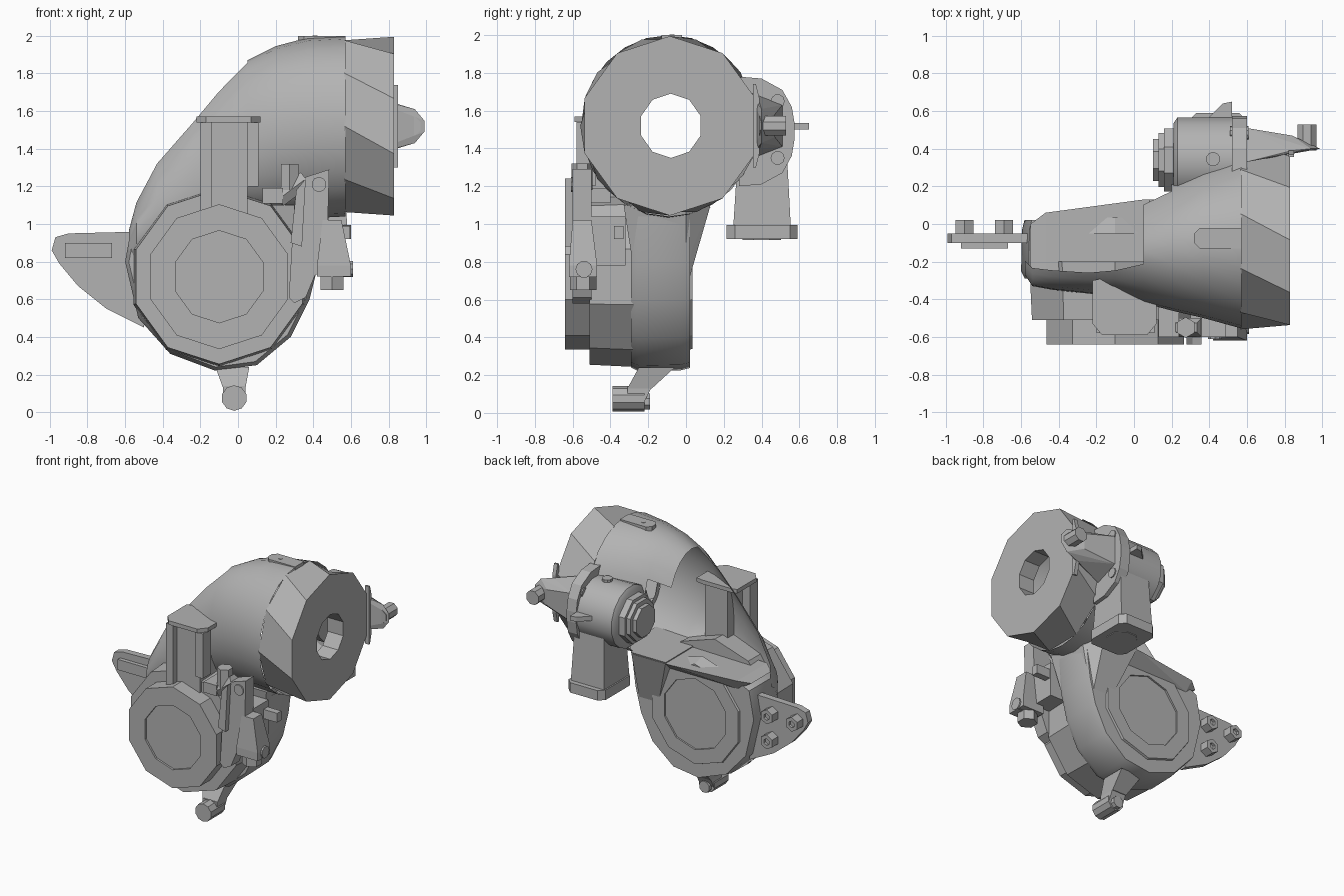
import bpy, bmesh, math
from mathutils import Vector

cube = bpy.data.objects.get("Cube")
if cube:
    bpy.data.objects.remove(cube, do_unlink=True)

metal = bpy.data.materials.new("cast metal grey")
metal.use_nodes = True
metal.diffuse_color = (0.45, 0.45, 0.45, 1)
metal.node_tree.nodes["Principled BSDF"].inputs["Base Color"].default_value = (0.45, 0.45, 0.45, 1)


def finish(name, bm, smooth=False, fix=True):
    if fix:
        bmesh.ops.remove_doubles(bm, verts=bm.verts, dist=0.0005)
        bmesh.ops.recalc_face_normals(bm, faces=bm.faces)
    me = bpy.data.meshes.new(name)
    bm.to_mesh(me)
    bm.free()
    me.materials.append(metal)
    ob = bpy.data.objects.new(name, me)
    bpy.context.collection.objects.link(ob)
    if smooth:
        bpy.ops.object.select_all(action='DESELECT')
        ob.select_set(True)
        bpy.context.view_layer.objects.active = ob
        bpy.ops.object.shade_smooth_by_angle(angle=math.radians(35))
    return ob


def hull(name, points):
    """Convex solid around a few points."""
    bm = bmesh.new()
    for p in points:
        bm.verts.new(p)
    res = bmesh.ops.convex_hull(bm, input=bm.verts)
    junk = [g for g in res["geom_interior"] if isinstance(g, bmesh.types.BMVert)]
    bmesh.ops.delete(bm, geom=junk, context='VERTS')
    bmesh.ops.dissolve_limit(bm, angle_limit=0.01, verts=bm.verts, edges=bm.edges)
    return finish(name, bm)


def rect(x0, x1, y0, y1, z):
    return [(x, y, z) for x in (x0, x1) for y in (y0, y1)]


def box(name, x, y, z):
    return hull(name, rect(*x, *y, z[0]) + rect(*x, *y, z[1]))


def lathe(name, axis, center, profile, n=10, smooth=False):
    """Revolve (position, radius) pairs about a line along axis."""
    rot = Vector((0, 0, 1)).rotation_difference(Vector(axis))
    bm = bmesh.new()
    rings = []
    for t, r in profile:
        ring = []
        for k in range(n):
            a = math.tau * (k + 0.5) / n
            v = rot @ Vector((r * math.cos(a), r * math.sin(a), t))
            ring.append(bm.verts.new(v + Vector(center)))
        rings.append(ring)
    for p, q in zip(rings, rings[1:]):
        for k in range(n):
            m = (k + 1) % n
            bm.faces.new((p[k], p[m], q[m], q[k]))
    if profile[0][1] > 0:
        bm.faces.new(rings[0])
    if profile[-1][1] > 0:
        bm.faces.new(rings[-1])
    return finish(name, bm, smooth)


def rod(name, axis, center, t0, t1, r, n=8):
    return lathe(name, axis, center, [(t0, r), (t1, r)], n)


def stack(name, outline, layers, center=(0, 0), smooth=False):
    """Stack scaled copies of an xz outline along y."""
    bm = bmesh.new()
    cx, cz = center
    rings = [[bm.verts.new((cx + (x - cx) * s, y, cz + (z - cz) * s)) for x, z in outline]
             for y, s in layers]
    n = len(outline)
    for p, q in zip(rings, rings[1:]):
        for k in range(n):
            m = (k + 1) % n
            bm.faces.new((p[k], p[m], q[m], q[k]))
    bm.faces.new(rings[0])
    bm.faces.new(rings[-1])
    return finish(name, bm, smooth)


def shell(name, sections, n, keep, smooth=False):
    """Open skin through elliptic sections (x, cy, cz, ry, rz, turn), normals outward."""
    bm = bmesh.new()
    rings = []
    for x, cy, cz, ry, rz, turn in sections:
        angles = [math.tau * (k + turn) / n for k in range(n)]
        rings.append([bm.verts.new((x, cy + ry * math.cos(a), cz + rz * math.sin(a)))
                      for a in angles])
    for i, (p, q) in enumerate(zip(rings, rings[1:])):
        for k in range(n):
            if keep(sections[i][0], 360 * (k + 0.5) / n):
                m = (k + 1) % n
                bm.faces.new((p[k], p[m], q[m], q[k]))
    loose = [v for v in bm.verts if not v.link_faces]
    bmesh.ops.delete(bm, geom=loose, context='VERTS')
    return finish(name, bm, smooth, fix=False)


X, Y, Z = (1, 0, 0), (0, 1, 0), (0, 0, 1)
HUB = (-0.1, 0, 0.72)

# Lower housing and its neck
outline = [(-0.56, 1.02), (-0.6, 0.8), (-0.53, 0.5), (-0.36, 0.31), (-0.12, 0.22), (0.1, 0.25),
           (0.28, 0.4), (0.38, 0.6), (0.43, 0.8), (0.46, 1.04), (0, 1.08), (-0.45, 1.07)]
stack("lower_housing", outline, [(-0.29, 0.96), (-0.25, 1), (-0.03, 0.99), (0.02, 0.965)],
      (-0.1, 0.72), True)
hull("housing_rim", rect(-0.45, 0.3, -0.25, 0.02, 1.0) + rect(-0.47, 0.1, -0.3, 0.06, 1.08)
     + rect(-0.55, 0, -0.24, 0.0, 1.06) + rect(0.05, 0.36, -0.31, 0.13, 1.09))
hull("housing_neck", rect(0.24, 0.38, -0.26, 0.0, 0.65) + rect(0.2, 0.4, -0.28, 0.03, 0.86)
     + rect(0.08, 0.47, -0.33, 0.0, 1.1) + rect(0.08, 0.37, -0.3, 0.13, 1.1))
lathe("front_drum", Y, HUB, [(-0.2, 0.48), (-0.51, 0.465), (-0.51, 0.385), (-0.64, 0.385),
                             (-0.64, 0.245), (-0.625, 0.245), (-0.625, 0)])
lathe("rear_cover", Y, HUB, [(-0.05, 0.41), (0.035, 0.38), (0.035, 0.27), (0.022, 0.27), (0.022, 0)])


# Bell: full skin at the right, only a front wall at the left
def bell_keep(x, a):
    if x < 0.04:
        return 105 < a < 255
    if x < 0.15:
        return 30 < a < 270
    return x > 0.35 or 20 < a < 270


shell("bell_housing", [s + (0,) for s in [
    (-0.58, -0.17, 0.85, 0.1, 0.12), (-0.54, -0.2, 0.95, 0.13, 0.17),
    (-0.43, -0.21, 1.07, 0.14, 0.26), (-0.24, -0.22, 1.19, 0.15, 0.36),
    (-0.1, -0.2, 1.28, 0.18, 0.44), (0.05, -0.14, 1.46, 0.28, 0.41),
    (0.2, -0.12, 1.49, 0.34, 0.455), (0.37, -0.1, 1.51, 0.4, 0.48),
    (0.57, -0.09, 1.52, 0.465, 0.48)]], 24, bell_keep, True)
shell("bell_flange", [(0.565, -0.09, 1.52, 0.43, 0.43, 0), (0.565, -0.09, 1.52, 0.47, 0.48, 0),
                      (0.83, -0.085, 1.52, 0.475, 0.475, 0.5),
                      (0.83, -0.08, 1.52, 0.165, 0.17, 0.5), (0.7, -0.08, 1.52, 0.165, 0.17, 0.5)],
      10, lambda x, a: True)
hull("top_pad", [p for z in (1.94, 2.0) for p in
     rect(0.32, 0.57, -0.1, -0.05, z) + rect(0.35, 0.57, -0.13, -0.02, z)])
rod("top_pad_plug", Z, (0.41, -0.075, 2.0), -0.02, 0.003, 0.014)

# Pedestal on the front wall
box("pedestal_core", (-0.14, 0.05), (-0.53, -0.3), (0.95, 1.54))
for side, x0, z0 in (("right", -0.2, 1.06), ("left", 0.05, 1.2)):
    box("pedestal_rib_" + side, (x0, x0 + 0.06), (-0.58, -0.48), (z0, 1.54))
hull("pedestal_top", [p for z in (1.54, 1.57) for p in
     rect(-0.22, 0.12, -0.53, -0.3, z) + rect(-0.17, 0.07, -0.59, -0.29, z)])

# Side mounting arm with bolts
stack("mounting_arm", [(-0.5, 0.96), (-0.9, 0.95), (-0.97, 0.93), (-0.99, 0.86), (-0.95, 0.79),
                       (-0.85, 0.67), (-0.7, 0.55), (-0.5, 0.45)], [(-0.1, 1), (-0.05, 1)])
box("arm_pad", (-0.92, -0.67), (-0.13, -0.09), (0.82, 0.9))
for i, (x, z) in enumerate([(-0.9, 0.85), (-0.69, 0.85), (-0.69, 0.66)]):
    lathe(f"arm_bolt_{i}", Y, (x, 0, z), [(-0.06, 0.055), (0.02, 0.055), (0.02, 0.025),
                                         (0, 0.025), (0, 0)], 6)

# Drain lug
rod("drain_boss", Y, (-0.02, 0, 0.075), -0.39, -0.22, 0.068, 10)
rod("drain_plug", Y, (-0.02, 0, 0.06), -0.23, -0.19, 0.045, 8)
hull("drain_web_lower", rect(-0.08, 0.04, -0.31, -0.22, 0.06) + rect(-0.08, 0.04, -0.31, -0.18, 0.14))
hull("drain_web_upper", rect(-0.08, 0.04, -0.31, -0.18, 0.13) + rect(-0.12, 0.06, -0.25, -0.06, 0.24))

# Starter motor
MOTOR = (0, 0.34, 1.49)
lathe("starter_body", X, MOTOR, [(0.21, 0.2), (0.23, 0.23), (0.58, 0.23)], 16, True)
lathe("starter_end_cap", X, MOTOR, [(0.1, 0.12), (0.13, 0.12), (0.13, 0.155), (0.16, 0.155),
                                    (0.16, 0.18), (0.23, 0.18)], 8)
hull("starter_flange", [(x, y, 1.49 + s * z) for x in (0.52, 0.6) for s in (-1, 1)
     for y, z in ((0.28, 0.29), (0.4, 0.28), (0.51, 0.22), (0.56, 0.13), (0.575, 0.04))])
for s in (-1, 1):
    rod("flange_bolt", X, (0, 0.485, 1.5 + s * 0.15), 0.51, 0.608, 0.037, 10)
hull("starter_nose", [(0.6, y, 1.52 + s * z) for s in (-1, 1) for y, z in ((0.33, 0.18), (0.51, 0.11))]
     + [(x, y, 1.52 + s * z) for s in (-1, 1) for x, z, y in
        ((0.84, 0.12, 0.39), (0.84, 0.06, 0.47), (0.94, 0.09, 0.4), (0.99, 0.03, 0.4))])
hull("nose_plate", [(x, y, 1.52 + s * z) for x in (0.82, 0.85) for s in (-1, 1)
     for y, z in ((0.355, 0.22), (0.37, 0.22), (0.39, 0.14))])
rod("nose_peg", Y, (0.92, 0, 1.52), 0.39, 0.53, 0.055, 8)
hull("starter_fin", [(x, y, z) for z in (1.5, 1.535)
     for x, y in ((0.38, 0.55), (0.42, 0.59), (0.47, 0.64), (0.52, 0.65), (0.52, 0.55))])
rod("starter_cap_bolt", Z, (0.42, 0.345, 0), 1.65, 1.735, 0.038, 10)

# Down pipe below the starter
hull("down_pipe", rect(0.32, 0.56, 0.28, 0.53, 1.45) + rect(0.3, 0.58, 0.25, 0.555, 0.98))
hull("pipe_flange", [p for z in (0.92, 0.995) for p in
     rect(0.29, 0.6, 0.26, 0.55, z) + rect(0.33, 0.56, 0.215, 0.59, z)])
lathe("pipe_outlet", Z, (0.445, 0.4, 0), [(0.93, 0.11), (0.915, 0.11), (0.915, 0)], 8)

# Clutch lever and bracket at the front right
stack("lever_plate", [(0.27, 0.61), (0.3, 0.58), (0.36, 0.61), (0.41, 0.73), (0.47, 0.75),
                      (0.485, 1.29), (0.36, 1.25), (0.3, 1.12)], [(-0.6, 1), (-0.5, 1)])
hull("lever_rib", [(x, y, z) for y in (-0.64, -0.55)
     for x, z in ((0.28, 0.9), (0.34, 0.88), (0.36, 1.24), (0.31, 1.18))])
box("lever_bracket", (0.3, 0.48), (-0.5, -0.32), (0.78, 1.04))
box("bracket_nub", (0.46, 0.595), (-0.38, -0.33), (0.92, 0.99))
hull("clevis", rect(0.42, 0.6, -0.62, -0.47, 0.72) + rect(0.42, 0.6, -0.62, -0.47, 0.78)
     + rect(0.45, 0.55, -0.6, -0.5, 1.02))
rod("clevis_bolt", Z, (0.5, -0.545, 0), 0.65, 0.73, 0.07, 6)
rod("clevis_pin", X, (0, -0.54, 0.76), 0.55, 0.61, 0.045, 10)
rod("lever_pivot", Y, (0.43, 0, 1.21), -0.61, -0.5, 0.04, 10)
rod("valve_post", Z, (0.275, -0.55, 0), 1.18, 1.32, 0.055, 6)
rod("valve_stem", (0.8, 0, 0.6), (0.28, -0.55, 1.18), -0.08, 0.1, 0.05, 6)
box("valve_block", (0.13, 0.24), (-0.6, -0.4), (1.11, 1.19))
